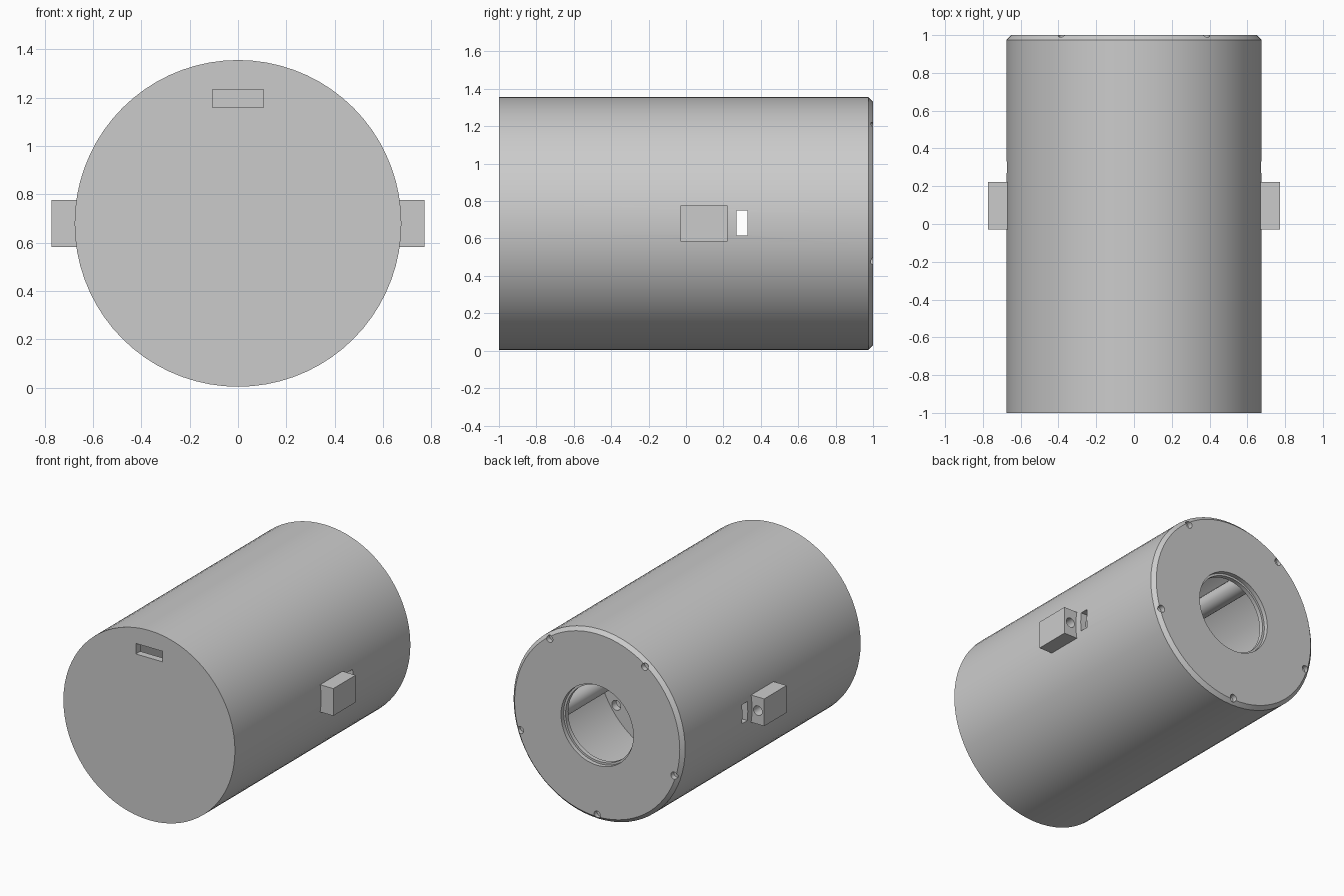
import bpy, bmesh, math
from mathutils import Matrix, Vector

if "Cube" in bpy.data.objects:
    bpy.data.objects.remove(bpy.data.objects["Cube"])

ZC = 0.68      # height of the long axis
R = 0.676      # outer radius
BORE = 0.63    # inner radius

grey = bpy.data.materials.new("plain_grey")
grey.use_nodes = True
colour = (0.6, 0.6, 0.6, 1)
grey.diffuse_color = colour
grey.node_tree.nodes["Principled BSDF"].inputs["Base Color"].default_value = colour


def finish(name, bm):
    bmesh.ops.recalc_face_normals(bm, faces=bm.faces)
    mesh = bpy.data.meshes.new(name)
    bm.to_mesh(mesh)
    bm.free()
    ob = bpy.data.objects.new(name, mesh)
    bpy.context.collection.objects.link(ob)
    mesh.materials.append(grey)
    return ob


def rod(name, x, z, y0, y1, r0, r1=None, sides=24):
    """Cylinder or cone along y; x and z are measured from the axis."""
    bm = bmesh.new()
    place = Matrix.Translation((x, (y0 + y1) / 2, ZC + z)) @ Matrix.Rotation(-math.pi / 2, 4, "X")
    bmesh.ops.create_cone(bm, cap_ends=True, segments=sides, radius1=r0,
                          radius2=r0 if r1 is None else r1, depth=y1 - y0, matrix=place)
    return finish(name, bm)


def box(name, low, high):
    low, high = Vector(low), Vector(high)
    bm = bmesh.new()
    bmesh.ops.create_cube(bm, size=1, matrix=Matrix.Translation((low + high) / 2)
                          @ Matrix.Diagonal((*(high - low), 1)))
    return finish(name, bm)


def lathe(name, profile, sides=72):
    """Revolve (radius, y) points about the long axis."""
    bm = bmesh.new()
    verts = [bm.verts.new((r, y, ZC)) for r, y in profile]
    edges = [bm.edges.new(pair) for pair in zip(verts, verts[1:])]
    bmesh.ops.spin(bm, geom=verts + edges, cent=(0, 0, ZC), axis=(0, 1, 0),
                   angle=math.tau, steps=sides, use_merge=True)
    bmesh.ops.remove_doubles(bm, verts=bm.verts, dist=1e-5)
    return finish(name, bm)


def cut(ob, cutters):
    for c in cutters:
        c.hide_render = True
        mod = ob.modifiers.new("cut", "BOOLEAN")
        mod.operation, mod.solver, mod.object = "DIFFERENCE", "EXACT", c
        bpy.context.view_layer.objects.active = ob
        bpy.ops.object.modifier_apply(modifier=mod.name)
        bpy.data.objects.remove(c)


def smooth(ob):
    bpy.ops.object.select_all(action="DESELECT")
    ob.select_set(True)
    bpy.context.view_layer.objects.active = ob
    bpy.ops.object.shade_smooth_by_angle(angle=math.radians(30))


# Shell: closed front, hollow rear chamber, bevelled back plate with round opening
body = lathe("body_shell", [
    (0, -1), (R, -1), (R, 0.975), (R - 0.025, 1), (0.285, 1), (0.285, 0.97),
    (0.27, 0.97), (0.27, 0.94), (BORE, 0.94), (BORE, 0.1), (0, 0.1)])

# Five screw positions around the rim
screws = [(math.cos(a), math.sin(a)) for a in
          (math.radians(-90 + 72 * i) for i in range(5))]

cutters = [
    rod("front_chamber", 0, 0, -0.95, 0.05, BORE, sides=72),
    box("front_slot", (-0.105, -1.1, 1.16), (0.105, -0.9, 1.235)),
    box("side_slots", (-1, 0.27, 0.615), (1, 0.33, 0.75)),
    rod("cable_hole", 0.48, -0.33, 0, 0.2, 0.035),
]
for c, s in screws:
    cutters.append(rod("screw_hole", 0.637 * c, 0.637 * s, 0.965, 1.05, 0.025))
cut(body, cutters)
smooth(body)

# Screw bosses inside the rear chamber
for i, (c, s) in enumerate(screws):
    smooth(rod(f"screw_boss_{i + 1}", 0.605 * c, 0.605 * s, 0.09, 0.95, 0.065))

# Side lugs with a blind hole facing the back
for name, side in (("left_lug", 1), ("right_lug", -1)):
    xs = sorted((side * 0.64, side * 0.772))
    lug = box(name, (xs[0], -0.03, 0.583), (xs[1], 0.222, 0.777))
    cut(lug, [rod("lug_hole", side * 0.722, 0, 0.06, 0.3, 0.034)])
    smooth(lug)
